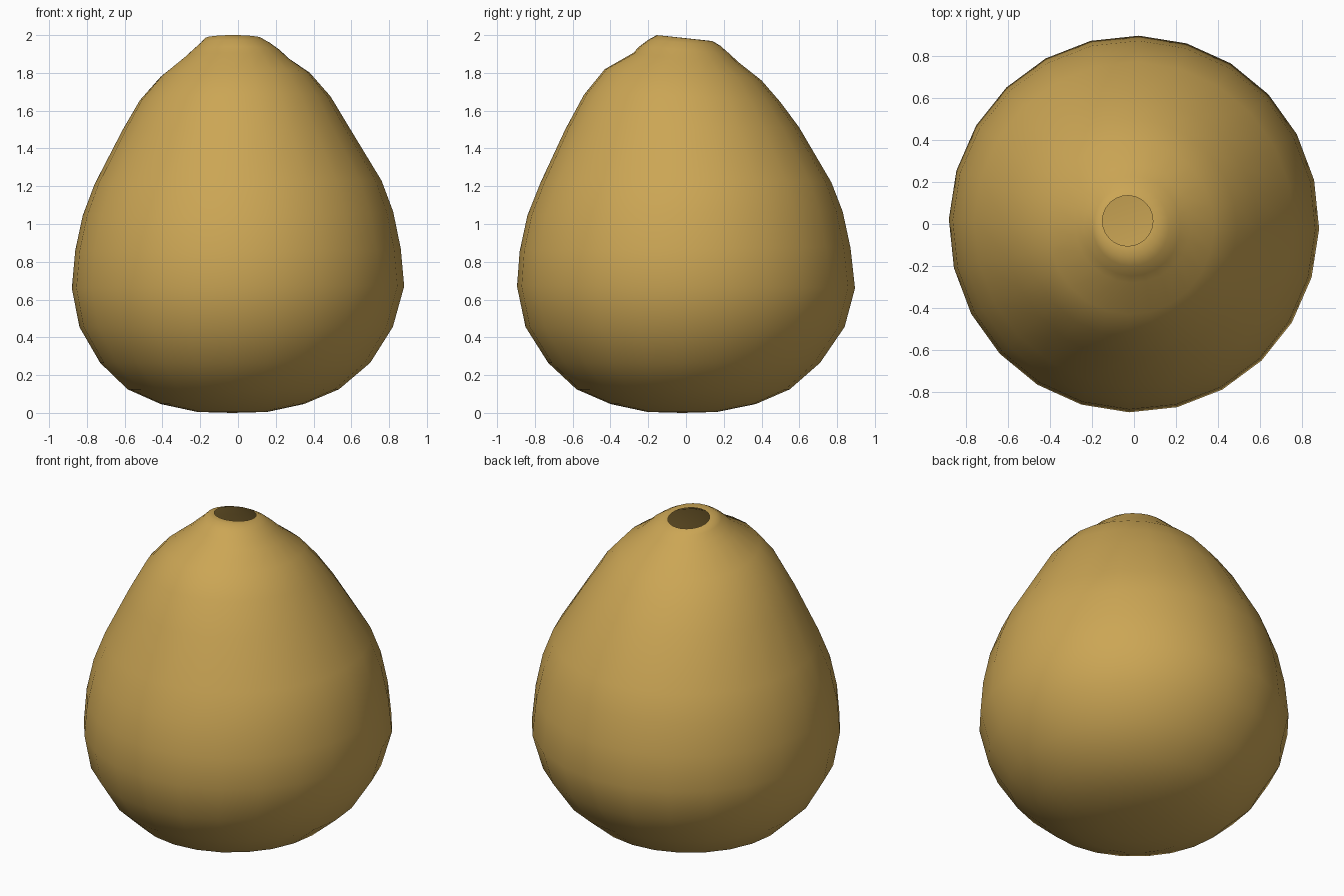
import bpy, bmesh
from math import sin, cos, tau, radians

SIDES = 24
START = radians(-1.5)

# Ring: height, x radius, y radius, centre x, centre y, rise to +x, rise to +y
RINGS = [
    (0.005, 0.185, 0.185, -0.03, -0.02, 0, 0),
    (0.047, 0.38, 0.385, -0.03, -0.015, 0, 0),
    (0.125, 0.56, 0.565, -0.025, -0.015, 0, 0),
    (0.265, 0.715, 0.72, -0.015, -0.01, 0, 0),
    (0.455, 0.83, 0.845, -0.01, -0.005, 0, 0),
    (0.665, 0.88, 0.895, 0, 0, 0.005, -0.005),
    (0.865, 0.862, 0.876, 0, -0.005, 0.005, 0.01),
    (1.055, 0.822, 0.835, 0, -0.005, 0.01, 0.01),
    (1.22, 0.76, 0.77, 0, 0, 0.01, 0),
    (1.505, 0.60, 0.62, -0.01, -0.02, 0.005, 0.005),
    (1.665, 0.505, 0.52, -0.015, -0.02, 0.01, -0.02),
    (1.79, 0.395, 0.415, -0.015, -0.015, 0.01, -0.03),
    (1.88, 0.275, 0.28, -0.005, 0, -0.005, -0.025),
    (1.922, 0.23, 0.237, -0.01, -0.01, 0, -0.018),
    (1.96, 0.182, 0.19, -0.015, -0.01, 0, -0.015),
    (1.983, 0.15, 0.15, -0.025, -0.005, 0, -0.017),
    (1.982, 0.12, 0.12, -0.03, 0.015, 0, -0.013),
]

# Hollow pear-shaped shell, closed below and open at the tilted mouth
bm = bmesh.new()
loops = []
for z, rx, ry, cx, cy, tx, ty in RINGS:
    loop = []
    for i in range(SIDES):
        a = START + tau * i / SIDES
        c, s = cos(a), sin(a)
        loop.append(bm.verts.new((cx + rx * c, cy + ry * s, z + tx * c + ty * s)))
    loops.append(loop)
for low, high in zip(loops, loops[1:]):
    for i in range(SIDES):
        j = (i + 1) % SIDES
        bm.faces.new((low[i], low[j], high[j], high[i]))

# Bottom fan
base = bm.verts.new((-0.03, -0.02, 0))
for i in range(SIDES):
    bm.faces.new((base, loops[0][(i + 1) % SIDES], loops[0][i]))
for f in bm.faces:
    f.smooth = True

mesh = bpy.data.meshes.new("gourd_shell")
bm.to_mesh(mesh)
bm.free()
shell = bpy.data.objects.new("gourd_shell", mesh)
bpy.context.collection.objects.link(shell)

mat = bpy.data.materials.new("ochre")
mat.diffuse_color = (0.60, 0.38, 0.09, 1)
mesh.materials.append(mat)
